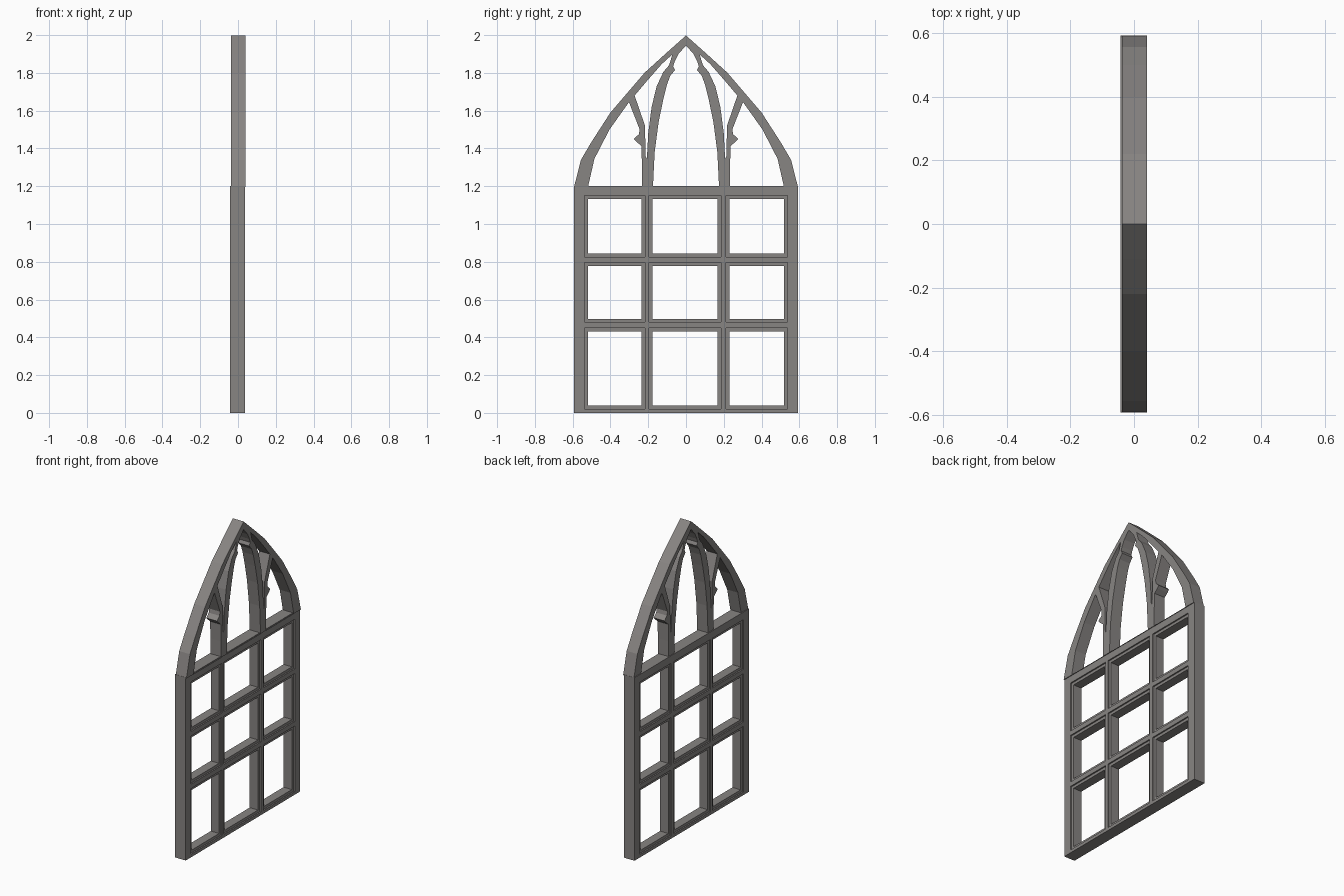
import bpy
from math import pi

if "Cube" in bpy.data.objects:
    bpy.data.objects.remove(bpy.data.objects["Cube"])

# Dark warm grey stone
stone = bpy.data.materials.new("dark_stone")
stone.diffuse_color = (.245, .232, .225, 1)
stone.use_nodes = True
stone.node_tree.nodes["Principled BSDF"].inputs["Base Color"].default_value = stone.diffuse_color


def plate(name, loops, x0, x1):
    """Flat outline in y-z (first loop outer, the rest holes), extruded from x0 to x1."""
    cu = bpy.data.curves.new(name, 'CURVE')
    cu.dimensions = '2D'
    cu.fill_mode = 'BOTH'
    cu.extrude = (x1 - x0) / 2
    for pts in loops:
        sp = cu.splines.new('POLY')
        sp.points.add(len(pts) - 1)
        for p, (y, z) in zip(sp.points, pts):
            p.co = (y, z, 0, 1)
        sp.use_cyclic_u = True
    ob = bpy.data.objects.new(name, cu)
    bpy.context.collection.objects.link(ob)
    ob.location.x = (x0 + x1) / 2
    ob.rotation_euler = (pi / 2, 0, pi / 2)
    bpy.ops.object.select_all(action='DESELECT')
    ob.select_set(True)
    bpy.context.view_layer.objects.active = ob
    bpy.ops.object.convert(target='MESH')
    ob = bpy.context.object
    bpy.ops.object.shade_flat()
    ob.data.materials.clear()
    ob.data.materials.append(stone)
    return ob


def rect(y0, y1, z0, z1):
    return [(y0, z0), (y1, z0), (y1, z1), (y0, z1)]


def flip(pts):
    return [(-y, z) for y, z in reversed(pts)]


# Lower window frame with nine openings
cols = [(-.537, -.217), (-.196, .186), (.213, .537)]
rows = [(.02, .45), (.48, .795), (.825, 1.15)]
cells = [rect(*c, *r) for c in cols for r in rows]
plate("window_frame", [rect(-.593, .593, 0, 1.2)] + cells, -.042, .036)

# Thin stepped bead inside each opening
w = .018
for i, (c, r) in enumerate((c, r) for c in cols for r in rows):
    plate(f"pane_bead_{i}", [rect(*c, *r),
          rect(c[0] + w, c[1] - w, r[0] + w, r[1] - w)], -.033, .027)

# Pointed arch with tracery: left half outlines, mirrored
outer = [(-.593, 1.195), (-.556, 1.34), (-.50, 1.435), (-.40, 1.59),
         (-.22, 1.80), (-.11, 1.9)]
side = [(-.519, 1.195), (-.485, 1.345), (-.405, 1.5), (-.302, 1.645),
        (-.245, 1.50), (-.25, 1.475), (-.276, 1.45), (-.262, 1.435),
        (-.236, 1.413), (-.233, 1.3), (-.233, 1.195)]
gap = [(-.272, 1.68), (-.2, 1.765), (-.13, 1.845), (-.072, 1.898),
       (-.082, 1.865), (-.09, 1.84), (-.12, 1.805), (-.155, 1.73),
       (-.182, 1.62), (-.2, 1.48), (-.207, 1.345), (-.214, 1.36),
       (-.217, 1.52)]
light = [(-.175, 1.195), (-.166, 1.38), (-.145, 1.54), (-.12, 1.66),
         (-.1, 1.74), (-.083, 1.785), (-.058, 1.815), (-.068, 1.835),
         (-.06, 1.86), (-.04, 1.90)]

plate("arch_tracery", [outer + [(0, 1.998)] + flip(outer),
                       side, flip(side), gap, flip(gap),
                       light + [(0, 1.945)] + flip(light)], -.037, .041)
